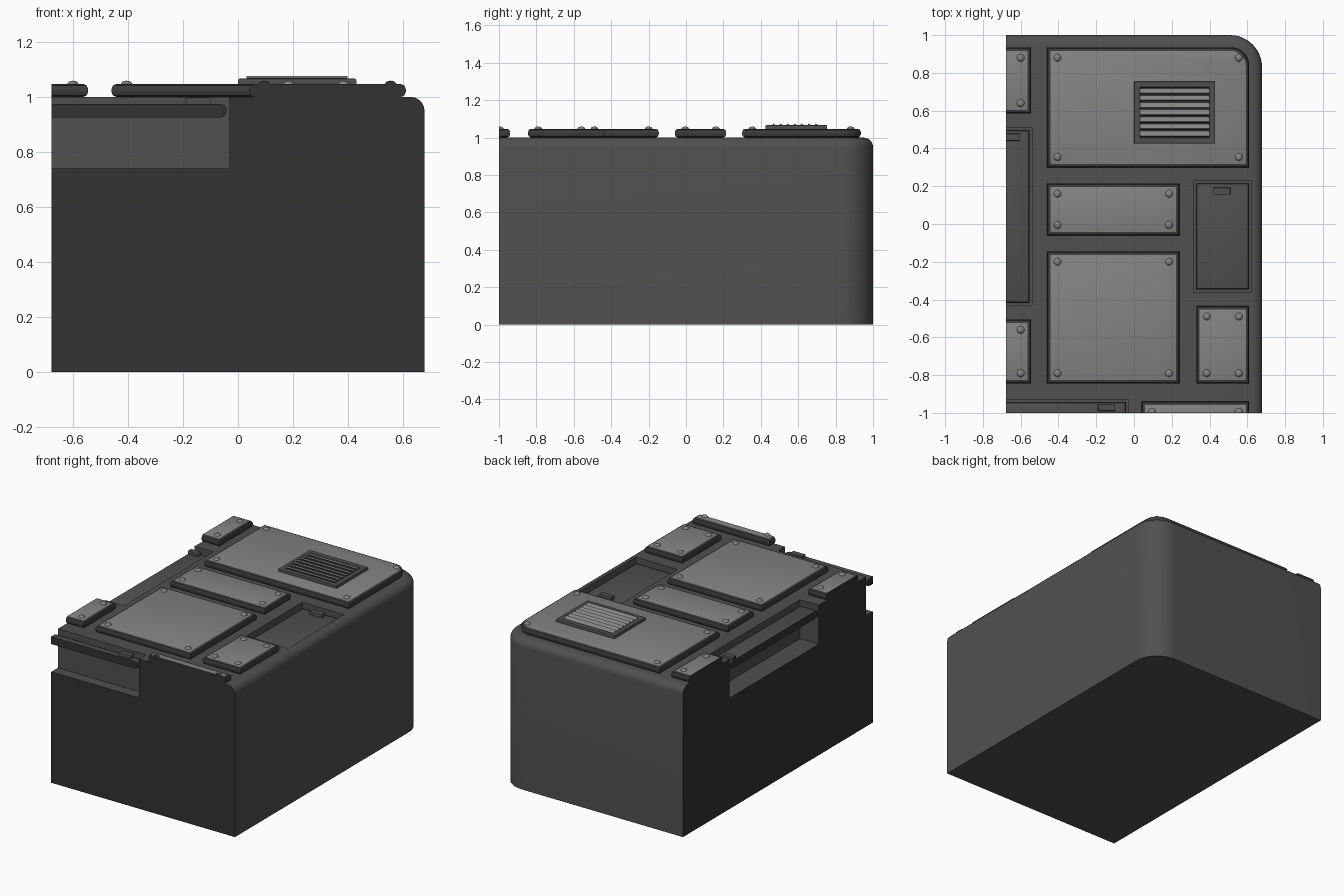
import bpy, bmesh, math
from mathutils import Matrix

cube = bpy.data.objects.get("Cube")
if cube:
    bpy.data.objects.remove(cube, do_unlink=True)

LEFT, RIGHT, FRONT, BACK = -0.678, 0.678, -1.0, 1.0   # section planes and outer walls
PAST = 0.3                                            # overshoot trimmed by the section planes
TOP, PLATE = 1.0, 0.047


def material(name, value):
    m = bpy.data.materials.new(name)
    m.use_nodes = True
    col = (value, value, value, 1)
    m.diffuse_color = col
    bsdf = m.node_tree.nodes["Principled BSDF"]
    bsdf.inputs["Base Color"].default_value = col
    bsdf.inputs["Roughness"].default_value = 0.6
    return m


HULL = material("dark grey hull", 0.08)
PANEL = material("mid grey panel", 0.23)
CUT = material("charcoal section", 0.032)
TRIM = material("charcoal trim", 0.045)


def clip(bm):
    """Slice off the overshoot and close the sections with the second material."""
    for co, no in (((LEFT, 0, 0), (-1, 0, 0)), ((0, FRONT, 0), (0, -1, 0))):
        geom = bm.verts[:] + bm.edges[:] + bm.faces[:]
        bmesh.ops.bisect_plane(bm, geom=geom, plane_co=co, plane_no=no, clear_outer=True)
        rim = [e for e in bm.edges if e.is_boundary]
        if rim:
            for f in bmesh.ops.holes_fill(bm, edges=rim, sides=0)["faces"]:
                f.material_index = 1
    bmesh.ops.recalc_face_normals(bm, faces=bm.faces[:])


def finish(bm, name, mats):
    mesh = bpy.data.meshes.new(name)
    bm.to_mesh(mesh)
    bm.free()
    ob = bpy.data.objects.new(name, mesh)
    bpy.context.collection.objects.link(ob)
    for m in mats:
        mesh.materials.append(m)
    return ob


def smooth(ob):
    bpy.ops.object.select_all(action='DESELECT')
    ob.select_set(True)
    bpy.context.view_layer.objects.active = ob
    bpy.ops.object.shade_smooth_by_angle(angle=math.radians(35))


def slab(name, rect, z0, z1, mats, bevel=0.0, radius=0.0, bottom=True, segs=2):
    """Rectangular block with optional rounded back corner, edge bevel and trim sides."""
    x0, x1, y0, y1 = rect
    pts = [(x0, y0), (x1, y0)]
    if radius:
        for i in range(13):
            a = math.pi / 2 * i / 12
            pts.append((x1 - radius + radius * math.cos(a), y1 - radius + radius * math.sin(a)))
    else:
        pts.append((x1, y1))
    pts.append((x0, y1))
    bm = bmesh.new()
    face = bm.faces.new([bm.verts.new((x, y, z0)) for x, y in pts])
    up = bmesh.ops.extrude_face_region(bm, geom=[face])["geom"]
    bmesh.ops.translate(bm, verts=[v for v in up if isinstance(v, bmesh.types.BMVert)],
                        vec=(0, 0, z1 - z0))
    bmesh.ops.recalc_face_normals(bm, faces=bm.faces[:])
    if bevel:
        edges = [e for e in bm.edges if abs(e.verts[0].co.z - e.verts[1].co.z) < 1e-6
                 and (bottom or e.verts[0].co.z > z1 - 1e-4)]
        bmesh.ops.bevel(bm, geom=edges, offset=bevel, segments=segs, profile=0.5, affect='EDGES')
    bm.normal_update()
    if len(mats) > 2:
        for f in bm.faces:
            if f.normal.z < 0.95:
                f.material_index = 2
    clip(bm)
    return finish(bm, name, mats)


# Main block with rounded outer edges
hull = slab("hull_block", (LEFT - PAST, RIGHT, FRONT - PAST, BACK), 0, TOP, [HULL, CUT],
            bevel=0.05, radius=0.17, bottom=False, segs=5)

# Recesses, each with a sunken hatch and a small latch
recesses = {
    "front": ((LEFT - PAST, -0.03, FRONT - PAST, -0.93), (-0.19, -0.10, -0.99, -0.952)),
    "side": ((LEFT - PAST, -0.54, -0.43, 0.51), (-0.72, -0.605, 0.44, 0.478)),
    "inner": ((0.315, 0.622, -0.36, 0.23), (0.42, 0.51, 0.155, 0.193)),
}
for key, (rect, latch) in recesses.items():
    bm = bmesh.new()
    x0, x1, y0, y1 = rect
    bmesh.ops.create_cube(bm, size=1, matrix=Matrix.Translation(
        ((x0 + x1) / 2, (y0 + y1) / 2, 0.99)) @ Matrix.Diagonal((x1 - x0, y1 - y0, 0.5, 1)))
    cutter = finish(bm, key + "_cutter", [HULL])
    cutter.hide_render = True
    mod = hull.modifiers.new("recess", 'BOOLEAN')
    mod.operation = 'DIFFERENCE'
    mod.solver = 'EXACT'
    mod.object = cutter
    bpy.context.view_layer.objects.active = hull
    bpy.ops.object.modifier_apply(modifier=mod.name)
    bpy.data.objects.remove(cutter, do_unlink=True)
    gap = 0.012
    smooth(slab(key + "_hatch", (x0 + gap, x1 - gap, y0 + gap, y1 - gap),
                0.925, 0.975, [HULL, CUT], bevel=0.02))
    slab(key + "_latch", latch, 0.97, 0.997, [HULL, CUT], bevel=0.005, bottom=False)
smooth(hull)

# Raised cover plates: outline and back corner radius
plates = {
    "vent_cover": ((-0.46, 0.61, 0.30, 0.935), 0.1),
    "narrow_cover": ((-0.46, 0.24, -0.06, 0.215), 0),
    "large_cover": ((-0.46, 0.24, -0.845, -0.145), 0),
    "small_cover": ((0.33, 0.61, -0.845, -0.435), 0),
    "front_cover": ((0.04, 0.61, FRONT - PAST, -0.94), 0),
    "back_side_cover": ((LEFT - PAST, -0.545, 0.585, 0.935), 0),
    "front_side_cover": ((LEFT - PAST, -0.545, -0.845, -0.505), 0),
}
INSET = 0.055
for name, (rect, radius) in plates.items():
    smooth(slab(name, rect, TOP, TOP + PLATE, [PANEL, CUT, TRIM], bevel=0.018, radius=radius))
    x0, x1, y0, y1 = rect
    bm = bmesh.new()
    for x in (x0 + INSET, x1 - INSET):
        for y in (y0 + INSET, y1 - INSET):
            if x > LEFT and y > FRONT:
                bmesh.ops.create_uvsphere(
                    bm, u_segments=12, v_segments=8, radius=0.02,
                    matrix=Matrix.Translation((x, y, TOP + PLATE)) @ Matrix.Diagonal((1, 1, 0.6, 1)))
    clip(bm)
    smooth(finish(bm, name + "_rivets", [PANEL, CUT]))

# Vent: backing, four rails and tilted slats
vx0, vx1, vy0, vy1, rail = 0.0, 0.43, 0.425, 0.755, 0.033
vz = TOP + PLATE
slab("vent_backing", (vx0 + 0.01, vx1 - 0.01, vy0 + 0.01, vy1 - 0.01), vz - 0.002, vz + 0.003, [CUT, CUT])
rails = {
    "left_rail": (vx1 - rail, vx1, vy0, vy1),
    "right_rail": (vx0, vx0 + rail, vy0, vy1),
    "front_rail": (vx0, vx1, vy0, vy0 + rail),
    "back_rail": (vx0, vx1, vy1 - rail, vy1),
}
for name, rect in rails.items():
    slab("vent_" + name, rect, vz - 0.002, vz + 0.02, [HULL, CUT], bevel=0.007, bottom=False)

bm = bmesh.new()
count = 7
pitch = (vy1 - vy0 - 2 * rail) / count
for i in range(count):
    y = vy0 + rail + pitch * (i + 0.5)
    bmesh.ops.create_cube(
        bm, size=1, matrix=Matrix.Translation(((vx0 + vx1) / 2, y, vz + 0.016))
        @ Matrix.Rotation(math.radians(-35), 4, 'X')
        @ Matrix.Diagonal((vx1 - vx0 - 2 * rail + 0.004, 0.03, 0.009, 1)))
finish(bm, "vent_slats", [PANEL])
